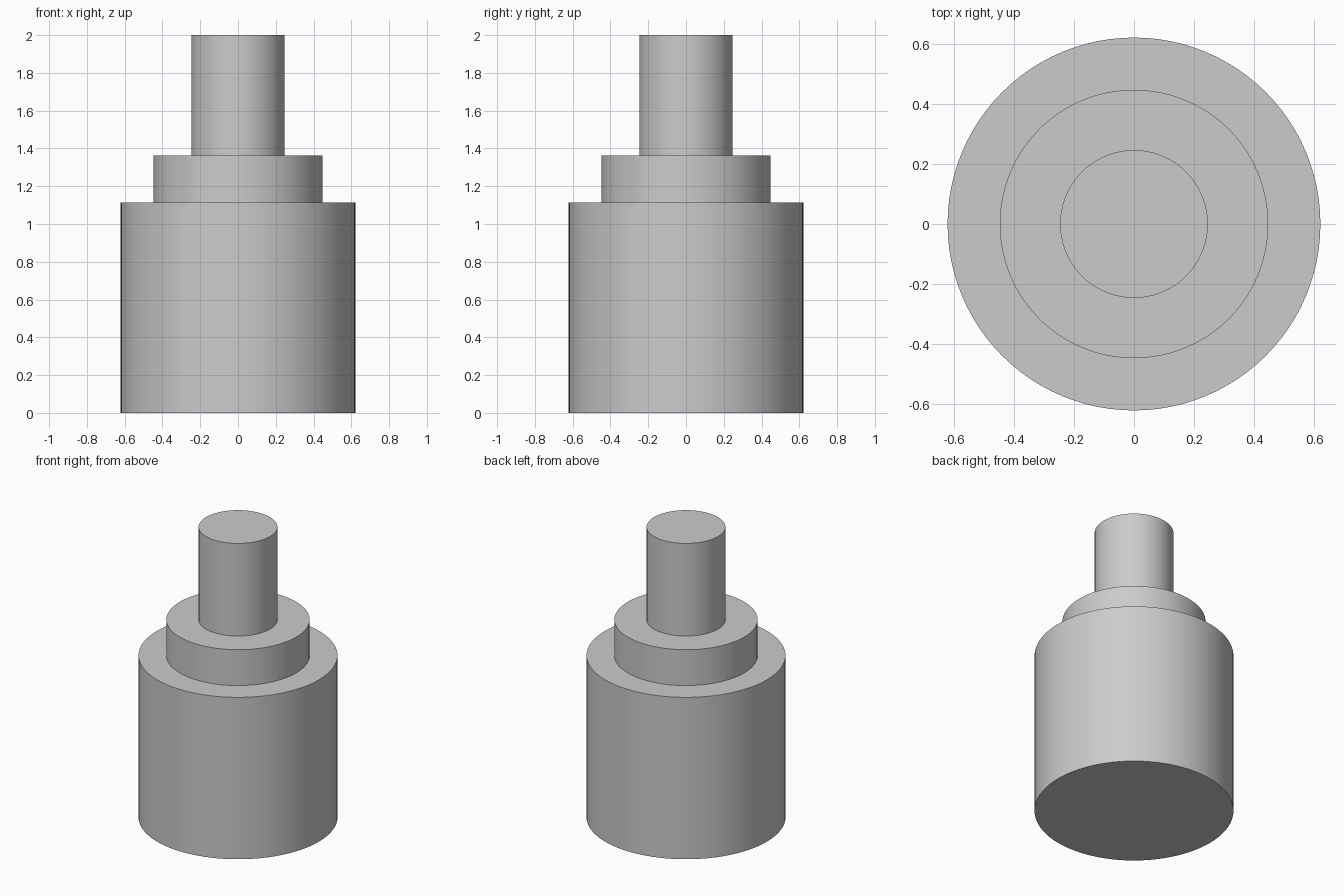
import bpy, bmesh, math

cube = bpy.data.objects.get("Cube")
if cube:
    bpy.data.objects.remove(cube, do_unlink=True)

# Plain grey
grey = bpy.data.materials.new("plain_grey")
grey.use_nodes = True
colour = (0.6, 0.6, 0.6, 1)
grey.diffuse_color = colour
grey.node_tree.nodes["Principled BSDF"].inputs["Base Color"].default_value = colour


def turned_part(name, profile, segments=96):
    """Revolve a (radius, height) profile about the z axis into a closed solid."""
    bm = bmesh.new()
    verts = [bm.verts.new((r, 0, z)) for r, z in profile]
    edges = [bm.edges.new(pair) for pair in zip(verts, verts[1:])]
    bmesh.ops.spin(bm, geom=verts + edges, cent=(0, 0, 0), axis=(0, 0, 1),
                   angle=math.tau, steps=segments, use_merge=True)
    bmesh.ops.remove_doubles(bm, verts=bm.verts, dist=1e-5)
    # Close the flat ends
    rims = [e for e in bm.edges if e.is_boundary]
    bmesh.ops.holes_fill(bm, edges=rims, sides=0)
    bmesh.ops.recalc_face_normals(bm, faces=bm.faces)
    mesh = bpy.data.meshes.new(name)
    bm.to_mesh(mesh)
    bm.free()
    mesh.materials.append(grey)
    obj = bpy.data.objects.new(name, mesh)
    bpy.context.collection.objects.link(obj)
    bpy.ops.object.select_all(action="DESELECT")
    obj.select_set(True)
    bpy.context.view_layer.objects.active = obj
    bpy.ops.object.shade_smooth_by_angle(angle=math.radians(30))
    return obj


# Wide body, collar and pin as (radius, top height), stepping inward
steps = [(0.621, 1.115), (0.447, 1.362), (0.246, 2.0)]
profile, base = [], 0
for radius, top in steps:
    profile += [(radius, base), (radius, top)]
    base = top
turned_part("stepped_shaft", profile)
